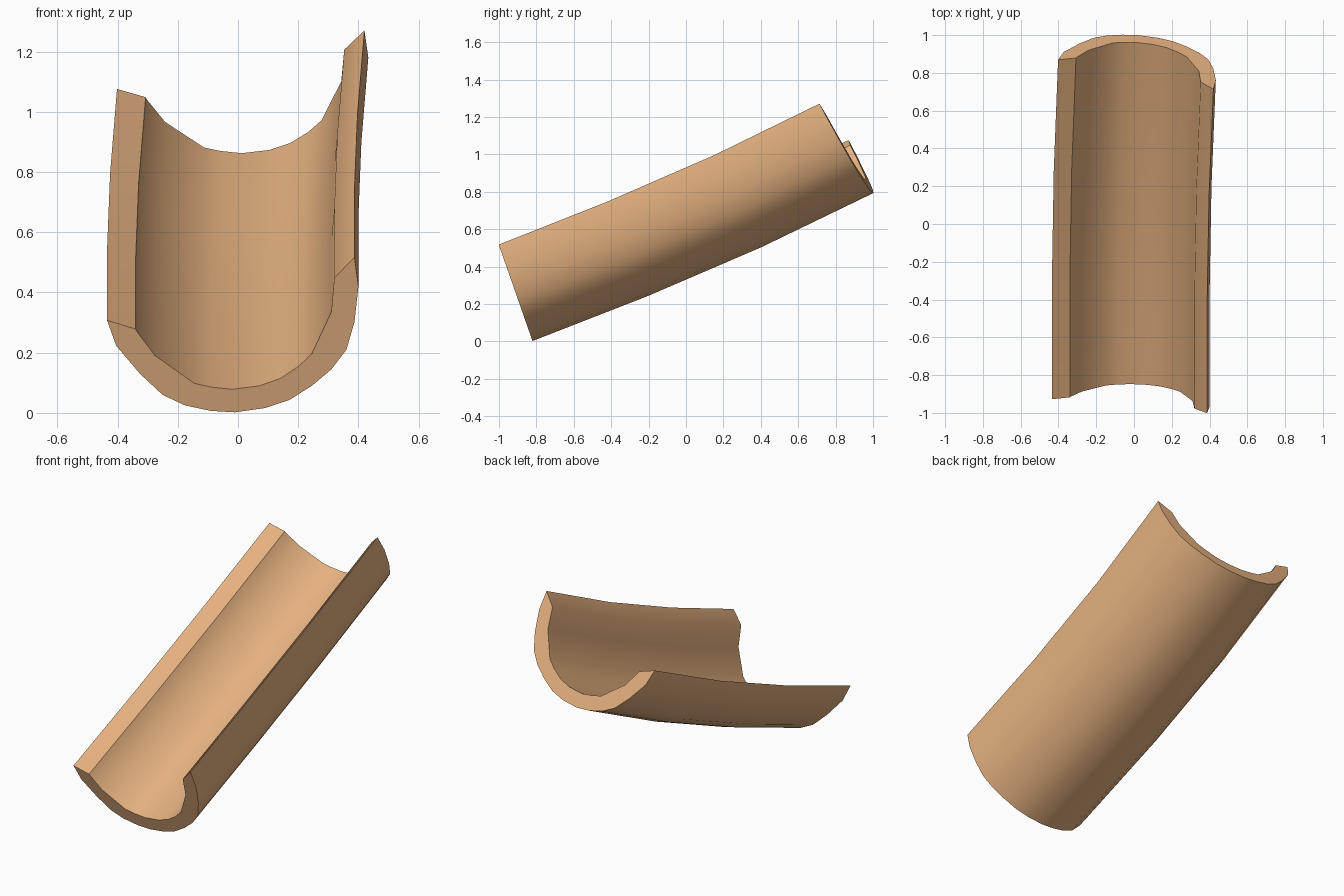
import bpy, bmesh
from math import radians, sin, cos
from mathutils import Vector

if "Cube" in bpy.data.objects:
    bpy.data.objects.remove(bpy.data.objects["Cube"])

# Trough cross-section: outer skin left to right, then inner skin back (x, height)
OUTER = [(-.435, .326), (-.405, .237), (-.325, .137), (-.25, .063), (-.175, .026),
         (-.09, .007), (-.01, .002), (.09, .017), (.17, .045), (.245, .095),
         (.31, .153), (.36, .222), (.387, .32), (.40, .445), (.387, .548)]
INNER = [(.32, .475), (.31, .355), (.245, .208), (.20, .163), (.14, .121),
         (.07, .095), (-.02, .083), (-.09, .091), (-.145, .104), (-.275, .201),
         (-.335, .285), (-.34, .295)]
PROFILE = OUTER + INNER

# Gently bending path: position, pitch in degrees, sideways turn
STATIONS = [((0, -.82, 0), 19.3, 0), ((0, -.205, .24), 22, .02),
            ((.01, .40, .50), 25.5, .04), ((.033, 1.0, .79), 28.7, .06)]

# Sweep the section along the path
bm = bmesh.new()
rings = []
for pos, pitch, yaw in STATIONS:
    a = radians(pitch)
    side, up = Vector((1, -yaw, 0)), Vector((0, -sin(a), cos(a)))
    rings.append([bm.verts.new(Vector(pos) + side * x + up * h) for x, h in PROFILE])
n = len(PROFILE)
for r0, r1 in zip(rings, rings[1:]):
    for i in range(n):
        j = (i + 1) % n
        bm.faces.new((r0[i], r0[j], r1[j], r1[i]))
bm.faces.new(rings[0])
bm.faces.new(rings[-1][::-1])
bmesh.ops.recalc_face_normals(bm, faces=bm.faces[:])

mesh = bpy.data.meshes.new("curved_roof_tile")
bm.to_mesh(mesh)
bm.free()
tile = bpy.data.objects.new("curved_roof_tile", mesh)
bpy.context.collection.objects.link(tile)

# Terracotta colour and smooth curved skin with crisp rims
clay = bpy.data.materials.new("terracotta")
clay.diffuse_color = (.80, .45, .22, 1)
clay.use_nodes = True
clay.node_tree.nodes["Principled BSDF"].inputs["Base Color"].default_value = clay.diffuse_color
mesh.materials.append(clay)
bpy.context.view_layer.objects.active = tile
tile.select_set(True)
bpy.ops.object.shade_smooth_by_angle(angle=radians(40))
